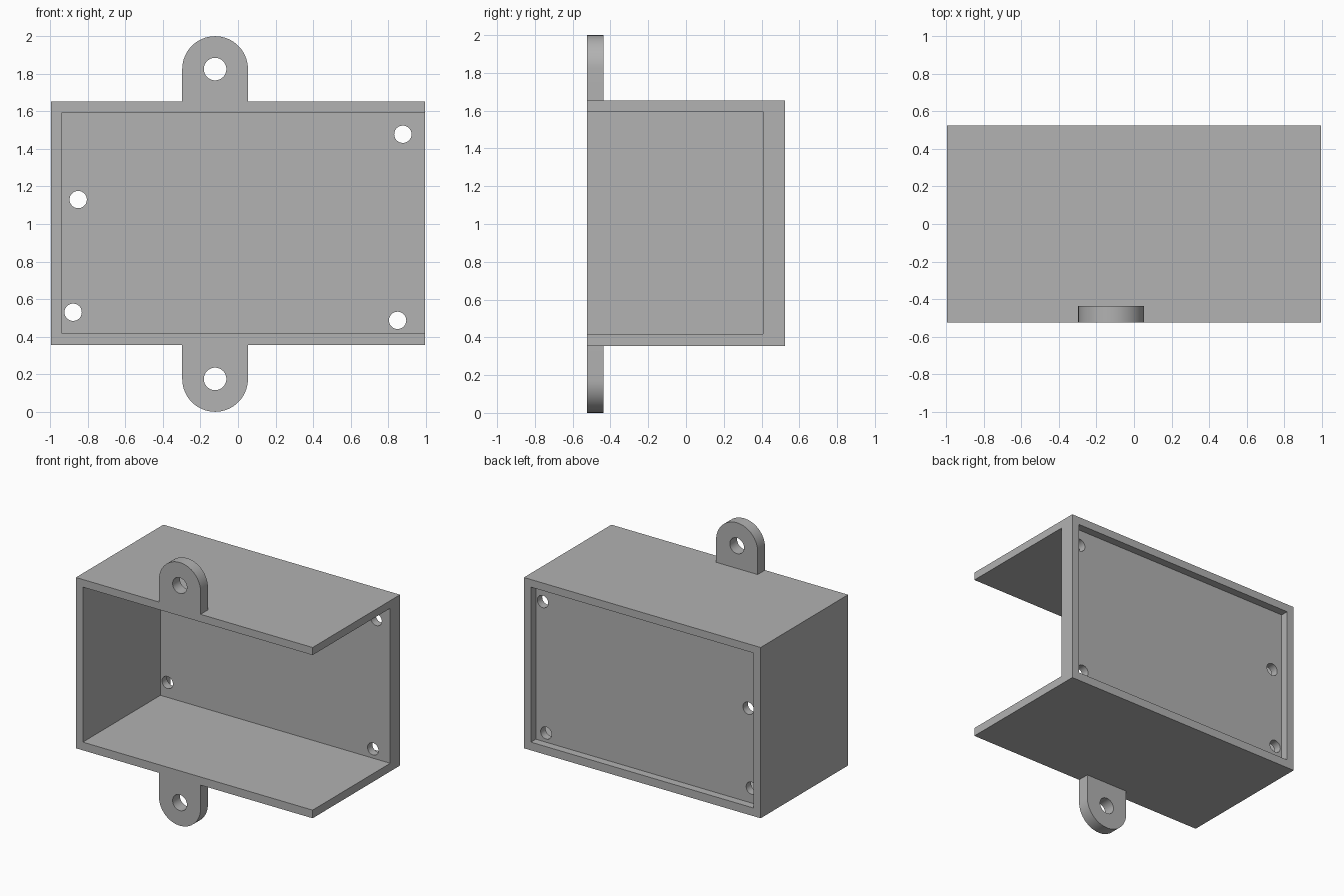
import bpy
import bmesh
from math import pi, cos, sin, radians
from mathutils import Matrix

old = bpy.data.objects.get("Cube")
if old:
    bpy.data.objects.remove(old, do_unlink=True)

# Main dimensions
HX, HY = 0.995, 0.525              # half width and half depth
Z0, Z1 = 0.355, 1.653              # underside and top of the housing
WALL = 0.058
PLATE_FRONT, PLATE_BACK = 0.407, 0.466
LUG_X, LUG_R, LUG_DEPTH = -0.122, 0.175, 0.088
PAST = 0.2                         # how far cutters reach past a surface

grey = bpy.data.materials.new("plain grey")
grey.use_nodes = True
colour = (0.445, 0.445, 0.445, 1)
grey.diffuse_color = colour
grey.node_tree.nodes["Principled BSDF"].inputs["Base Color"].default_value = colour


def finish(bm, name):
    """Turn a bmesh into a grey object."""
    bmesh.ops.recalc_face_normals(bm, faces=bm.faces)
    mesh = bpy.data.meshes.new(name)
    bm.to_mesh(mesh)
    bm.free()
    mesh.materials.append(grey)
    obj = bpy.data.objects.new(name, mesh)
    bpy.context.collection.objects.link(obj)
    return obj


def box(name, x, y, z):
    """Box from its (low, high) range on each axis."""
    bm = bmesh.new()
    bmesh.ops.create_cube(bm, size=1)
    for v in bm.verts:
        v.co = [(lo + hi) / 2 + c * (hi - lo) for c, (lo, hi) in zip(v.co, (x, y, z))]
    return finish(bm, name)


def drill(name, x, y, z, radius):
    """Round cutter running front to back."""
    bm = bmesh.new()
    turn = Matrix.Translation((x, y, z)) @ Matrix.Rotation(pi / 2, 4, "X")
    bmesh.ops.create_cone(bm, cap_ends=True, segments=48, radius1=radius,
                          radius2=radius, depth=0.3, matrix=turn)
    return finish(bm, name)


def cut(target, cutter):
    """Subtract the cutter, then discard it."""
    mod = target.modifiers.new("cut", "BOOLEAN")
    mod.operation, mod.solver, mod.object = "DIFFERENCE", "EXACT", cutter
    bpy.ops.object.select_all(action="DESELECT")
    bpy.context.view_layer.objects.active = target
    target.select_set(True)
    bpy.ops.object.modifier_apply(modifier=mod.name)
    bpy.data.objects.remove(cutter, do_unlink=True)


def smooth(obj):
    bpy.ops.object.select_all(action="DESELECT")
    bpy.context.view_layer.objects.active = obj
    obj.select_set(True)
    bpy.ops.object.shade_smooth_by_angle(angle=radians(30))


# Housing: open at the front and left end, with a shallow recess in the back
inner_z = (Z0 + WALL + 0.004, Z1 - WALL)
housing = box("housing", (-HX, HX), (-HY, HY), (Z0, Z1))
cut(housing, box("cavity_cutter", (-HX + WALL, HX + PAST),
                 (-HY - PAST, PLATE_FRONT), inner_z))
cut(housing, box("recess_cutter", (-HX + WALL, HX - WALL),
                 (PLATE_BACK, HY + PAST), inner_z))

# Screw holes through the back plate
for x, z in ((0.878, 1.478), (0.85, 0.487), (-0.851, 1.13), (-0.878, 0.53)):
    cut(housing, drill("screw_cutter", x, (PLATE_FRONT + PLATE_BACK) / 2, z, 0.046))
smooth(housing)


# Mounting lugs: rounded tabs with a hole, flush with the front
def lug(name, base, centre, up):
    bm = bmesh.new()
    arc = [(LUG_X + LUG_R * cos(pi * i / 32), centre + up * LUG_R * sin(pi * i / 32))
           for i in range(33)]
    outline = [(LUG_X + LUG_R, base)] + arc + [(LUG_X - LUG_R, base)]
    face = bm.faces.new([bm.verts.new((x, -HY, z)) for x, z in outline])
    made = bmesh.ops.extrude_face_region(bm, geom=[face])["geom"]
    bmesh.ops.translate(bm, vec=(0, LUG_DEPTH, 0),
                        verts=[g for g in made if isinstance(g, bmesh.types.BMVert)])
    obj = finish(bm, name)
    cut(obj, drill("lug_cutter", LUG_X, -HY + LUG_DEPTH / 2, centre, 0.06))
    smooth(obj)


lug("top_lug", Z1, 2 - LUG_R, 1)
lug("bottom_lug", Z0, LUG_R, -1)
